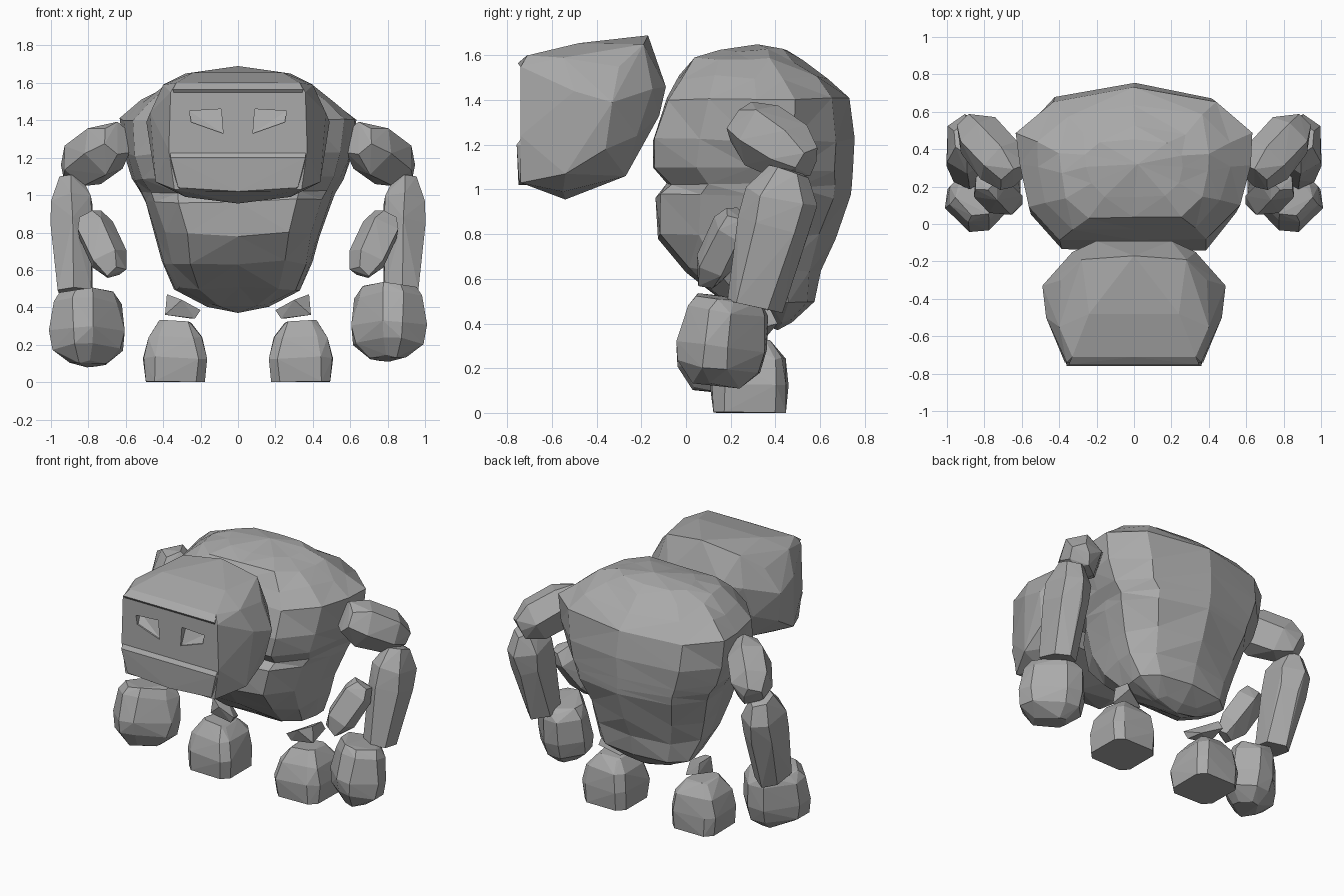
import bpy, bmesh, math, random
from mathutils import Vector

if "Cube" in bpy.data.objects:
    bpy.data.objects.remove(bpy.data.objects["Cube"])

random.seed(4)
stone = bpy.data.materials.new("grey stone")
stone.diffuse_color = (0.4, 0.4, 0.4, 1)
stone.use_nodes = True
stone.node_tree.nodes["Principled BSDF"].inputs["Base Color"].default_value = stone.diffuse_color


def finish(name, bm):
    bmesh.ops.recalc_face_normals(bm, faces=bm.faces)
    mesh = bpy.data.meshes.new(name)
    bm.to_mesh(mesh)
    bm.free()
    mesh.materials.append(stone)
    ob = bpy.data.objects.new(name, mesh)
    bpy.context.collection.objects.link(ob)
    return ob


def rock(name, pts, side=1, drop=0):
    """Faceted boulder: hull around a handful of corner points."""
    bm = bmesh.new()
    for x, y, z in pts:
        bm.verts.new((x * side, y, z - drop))
    res = bmesh.ops.convex_hull(bm, input=bm.verts)
    junk = {g for g in res["geom_interior"] if isinstance(g, bmesh.types.BMVert)}
    bmesh.ops.delete(bm, geom=list(junk), context='VERTS')
    return finish(name, bm)


def both(half):
    """Mirror half a set of corner points across x = 0."""
    return half + [(-x, y, z) for x, y, z in half if x > 0]


def limb(part, a, b, wide, deep, taper, sides=6, square=1.0, twist=0, rough=0.01, drop=0):
    """Pair of stones along a-b; taper maps distance along the stone to girth."""
    a, b = Vector(a), Vector(b)
    v = (b - a).cross(Vector((1, 0, 0))).normalized()
    u = v.cross(b - a).normalized()
    ct, st = math.cos(twist), math.sin(twist)
    u, v = u * ct + v * st, v * ct - u * st
    pts = []
    for t, r in taper:
        for k in range(sides):
            ang = (k + 0.5) * math.tau / sides
            c, s = math.cos(ang), math.sin(ang)
            c, s = (math.copysign(abs(q) ** square, q) for q in (c, s))
            p = a.lerp(b, t) + u * c * wide * r + v * s * deep * r
            if p.z > 0.02:
                p += Vector([random.uniform(-rough, rough) for _ in range(3)])
            p.z = max(p.z, 0)
            pts.append(p)
    rock("right_" + part, pts)
    rock("left_" + part, pts, -1, drop)


# Torso: stacked rings of (height, half width, front y, back y)
rows = [(0.41, 0.17, 0.33, 0.48), (0.50, 0.34, 0.17, 0.58), (0.64, 0.40, 0.0, 0.61),
        (0.79, 0.44, -0.12, 0.67), (0.97, 0.50, -0.13, 0.73), (1.02, 0.52, -0.08, 0.74),
        (1.09, 0.565, -0.15, 0.75), (1.22, 0.61, -0.15, 0.76), (1.40, 0.63, -0.09, 0.73),
        (1.50, 0.52, -0.03, 0.64), (1.58, 0.40, 0.03, 0.53), (1.62, 0.26, 0.14, 0.46)]
half = [(0, -1), (0.62, -0.98), (0.9, -0.55), (0.98, 0.0), (1, 0.4), (0.69, 0.82), (0, 1)]
outline = half + [(-u, v) for u, v in half[-2:0:-1]]
bm = bmesh.new()
rings = []
for z, w, yf, yb in rows:
    mid, rad = (yf + yb) / 2, (yb - yf) / 2
    rings.append([bm.verts.new((u * w + random.uniform(-.008, .008),
                                mid + v * rad + random.uniform(-.008, .008),
                                z + random.uniform(-.012, .012))) for u, v in outline])
n = len(outline)
for a, b in zip(rings, rings[1:]):
    for i in range(n):
        j = (i + 1) % n
        bm.faces.new((a[i], a[j], b[j], b[i]))
for ring, tip in ((rings[0], (0, 0.41, 0.37)), (rings[-1], (0.02, 0.32, 1.65))):
    v = bm.verts.new(tip)
    for i in range(n):
        bm.faces.new((ring[i], ring[(i + 1) % n], v))
bmesh.ops.triangulate(bm, faces=bm.faces)
finish("torso", bm)

# Head: broad boulder with a flat face
head = rock("head", both([
    (0.36, -0.74, 1.55), (0.37, -0.74, 1.24), (0.34, -0.74, 1.03), (0.33, -0.71, 1.60),
    (0.0, -0.54, 0.955), (0.28, -0.55, 0.99), (0.44, -0.54, 1.07),
    (0.40, -0.55, 1.59), (0.24, -0.48, 1.655), (0.47, -0.50, 1.44),
    (0.49, -0.33, 1.39), (0.45, -0.36, 1.18), (0.39, -0.30, 1.55),
    (0.28, -0.19, 1.65), (0.0, -0.17, 1.69), (0.33, -0.15, 1.45),
    (0.20, -0.09, 1.46), (0.22, -0.12, 1.33), (0.36, -0.22, 1.24),
    (0.28, -0.27, 1.06)]))

# Jaw and brow ledges standing proud of the face
rock("jaw", both([(0.36, -0.758, 1.20), (0.36, -0.73, 1.24), (0.32, -0.748, 1.04),
                  (0, -0.75, 1.02), (0.37, -0.72, 1.20), (0.30, -0.70, 1.02)]))
rock("brow", both([(0.35, -0.753, 1.565), (0.34, -0.73, 1.535), (0.33, -0.71, 1.60),
                   (0, -0.71, 1.602)]))

# Slanted eye sockets cut into the face
eye = [(0.26, 1.45), (0.09, 1.46), (0.08, 1.33), (0.25, 1.39)]
for side, label in ((1, "right"), (-1, "left")):
    cut = rock(label + "_eye_cutter",
               [(x, -0.80, z) for x, z in eye] +
               [(x, -0.69 if z > 1.4 else -0.73, z) for x, z in eye], side)
    cut.hide_render = True
    cut.hide_set(True)
    mod = head.modifiers.new(label + " eye", 'BOOLEAN')
    mod.operation = 'DIFFERENCE'
    mod.solver = 'EXACT'
    mod.object = cut

# Arms: shoulder stone, two forearm stones and a heavy fist
limb("upper_arm", (0.64, 0.25, 1.30), (0.89, 0.54, 1.12), 0.14, 0.15,
     [(0, 0.65), (0.3, 1), (0.75, 0.95), (1, 0.5)])
limb("forearm", (0.90, 0.46, 1.08), (0.875, 0.30, 0.48), 0.13, 0.17,
     [(0, 0.5), (0.2, 0.95), (0.4, 0.95), (1, 0.75)], square=0.8)
limb("inner_forearm", (0.80, 0.23, 0.89), (0.66, 0.09, 0.58), 0.12, 0.10,
     [(0, 0.55), (0.2, 0.95), (0.75, 0.9), (1, 0.5)], sides=5)
limb("fist", (0.81, 0.19, 0.51), (0.80, 0.14, 0.13), 0.21, 0.165,
     [(0, 0.72), (0.15, 0.9), (0.55, 1), (0.8, 0.9), (1, 0.5)], sides=8, square=0.65,
     twist=math.pi / 4, drop=0.03)

# Legs: small ankle wedges over blocky feet
ankle = [(0.38, 0.27, 0.47), (0.37, 0.38, 0.46), (0.39, 0.26, 0.36), (0.38, 0.41, 0.40),
         (0.23, 0.25, 0.34), (0.25, 0.36, 0.34), (0.20, 0.24, 0.385), (0.30, 0.22, 0.44)]
rock("right_ankle", ankle)
rock("left_ankle", ankle, -1)
limb("foot", (0.335, 0.285, 0), (0.33, 0.29, 0.32), 0.175, 0.18,
     [(0, 0.93), (0.4, 0.98), (0.75, 0.85), (1, 0.5)], sides=8, square=0.4)
